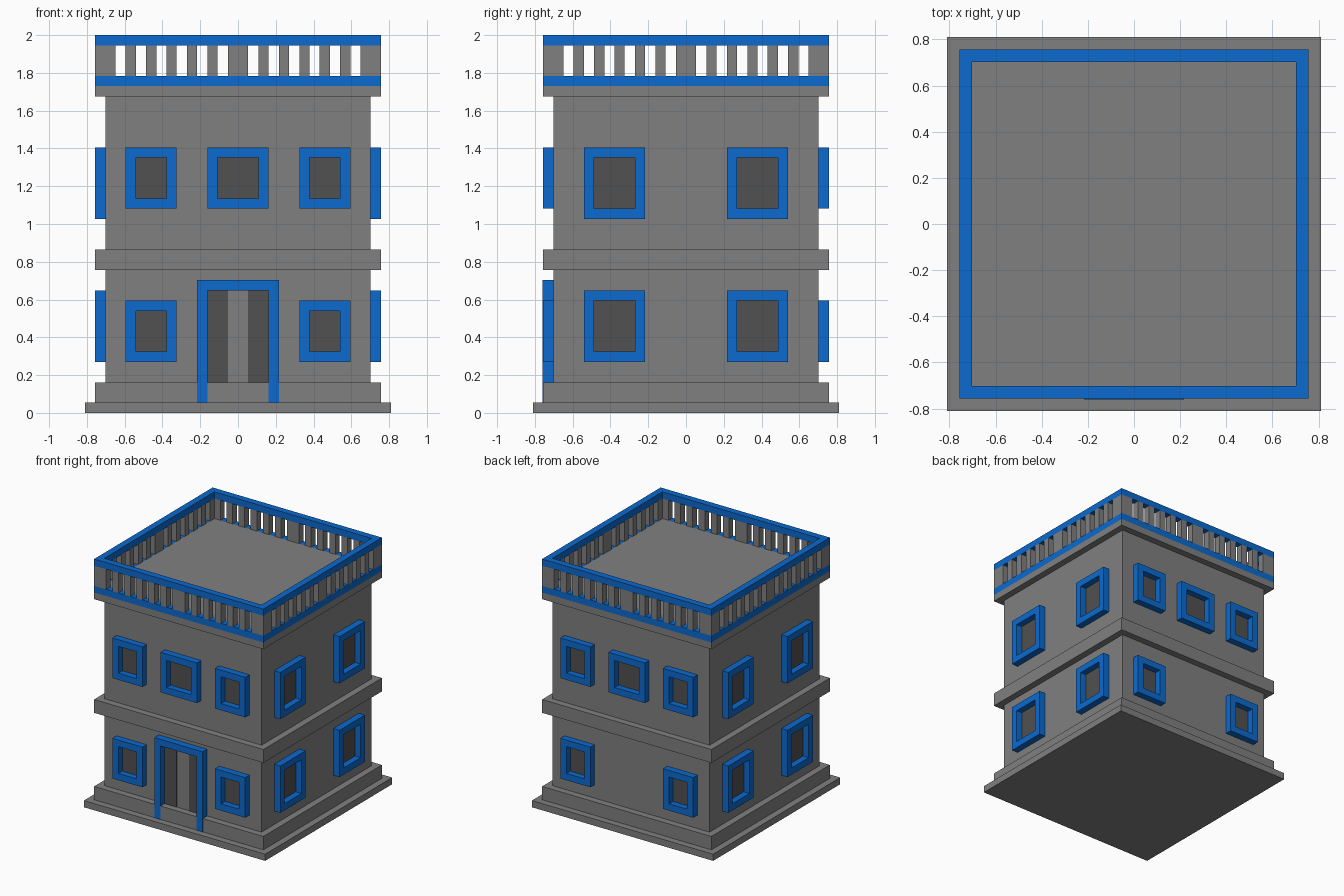
import bpy, bmesh, math
from mathutils import Matrix

if "Cube" in bpy.data.objects:
    bpy.data.objects.remove(bpy.data.objects["Cube"])

U = 2 / 37  # building module: every dimension is a whole number of these


def material(name, rgb):
    m = bpy.data.materials.new(name)
    m.diffuse_color = (*rgb, 1)
    m.use_nodes = True
    m.node_tree.nodes["Principled BSDF"].inputs["Base Color"].default_value = m.diffuse_color
    return m


STONE = material("stone grey", (0.216, 0.216, 0.216))
GLASS = material("dark glass", (0.082, 0.082, 0.082))
BLUE = material("blue trim", (0.0035, 0.142, 0.62))


def finish(bm, name, mat, turn=0):
    """Scale from modules to units, turn to a side (quarter turns), make object."""
    bmesh.ops.recalc_face_normals(bm, faces=bm.faces)
    bm.transform(Matrix.Rotation(turn * math.pi / 2, 4, 'Z') @ Matrix.Scale(U, 4))
    me = bpy.data.meshes.new(name)
    bm.to_mesh(me)
    bm.free()
    me.materials.append(mat)
    ob = bpy.data.objects.new(name, me)
    bpy.context.collection.objects.link(ob)
    return ob


def add_box(bm, x0, x1, y0, y1, z0, z1):
    m = Matrix.Translation(((x0 + x1) / 2, (y0 + y1) / 2, (z0 + z1) / 2))
    m = m @ Matrix.Diagonal((x1 - x0, y1 - y0, z1 - z0, 1))
    bmesh.ops.create_cube(bm, size=1, matrix=m)


def box(name, mat, *dims, turn=0):
    bm = bmesh.new()
    add_box(bm, *dims)
    return finish(bm, name, mat, turn)


def rect(a0, a1, b0, b1):
    return [(a0, b0), (a1, b0), (a1, b1), (a0, b1)]


def ring(name, mat, outer, inner, lo, hi, place, turn=0):
    """Rectangular ring between two outlines, extruded from lo to hi."""
    bm = bmesh.new()
    loops = [[bm.verts.new(place(a, b, d)) for a, b in pts]
             for pts, d in ((outer, lo), (outer, hi), (inner, hi), (inner, lo))]
    for k in range(4):
        p, q = loops[k], loops[(k + 1) % 4]
        for i in range(4):
            j = (i + 1) % 4
            bm.faces.new((p[i], p[j], q[j], q[i]))
    return finish(bm, name, mat, turn)


def on_wall(a, b, d):
    return (a, -d, b)


def flat(a, b, d):
    return (a, b, d)


# Stacked masonry blocks: half width, bottom, top
for name, h, z0, z1 in (("base_slab", 15, 0, 1), ("plinth", 14, 1, 3),
                        ("lower_walls", 13, 3, 14), ("floor_band", 14, 14, 16),
                        ("upper_walls", 13, 16, 31), ("cornice", 14, 31, 32),
                        ("roof_deck", 13, 32, 33)):
    box(name, STONE, -h, h, -h, h, z0, z1)

# Balustrade rails
for name, z in (("lower_rail", 32), ("top_rail", 36)):
    ring(name, BLUE, rect(-14, 14, -14, 14), rect(-13, 13, -13, 13), z, z + 1, flat)

# Balusters: wide centre post, six narrow ones, solid corners
for turn, side in enumerate(("front", "right", "back", "left")):
    end = 14 if turn % 2 == 0 else 13
    bm = bmesh.new()
    add_box(bm, -1, 1, -14, -13, 33, 36)
    for a, b in [(i, i + 1) for i in range(2, 12, 2)] + [(12, end)]:
        add_box(bm, a, b, -14, -13, 33, 36)
        add_box(bm, -b, -a, -14, -13, 33, 36)
    finish(bm, "balusters_" + side, STONE, turn)


# Windows: raised blue frame around a dark pane on the wall
def window(side, turn, n, x0, x1, z0, z1):
    ring(f"window_frame_{side}_{n}", BLUE, rect(x0, x1, z0, z1),
         rect(x0 + 1, x1 - 1, z0 + 1, z1 - 1), 13, 14, on_wall, turn)
    box(f"window_pane_{side}_{n}", GLASS, x0 + 1, x1 - 1, -13.06, -12.98,
        z0 + 1, z1 - 1, turn=turn)


end_walls = [(-11, -6, 5, 11), (6, 11, 5, 11), (-11, -6, 20, 26),
             (-3, 3, 20, 26), (6, 11, 20, 26)]
side_walls = [(-10, -4, 5, 12), (4, 10, 5, 12), (-10, -4, 19, 26), (4, 10, 19, 26)]
for turn, side in enumerate(("front", "right", "back", "left")):
    for n, w in enumerate(side_walls if turn % 2 else end_walls, 1):
        window(side, turn, n, *w)

# Door surround: one arch-shaped profile, running down over the plinth
outline = [(-4, 1), (-4, 13), (4, 13), (4, 1), (3, 1), (3, 12), (-3, 12), (-3, 1)]
bm = bmesh.new()
face = bm.faces.new([bm.verts.new((x, -13, z)) for x, z in outline])
ext = bmesh.ops.extrude_face_region(bm, geom=[face], use_keep_orig=True)
for v in ext["geom"]:
    if isinstance(v, bmesh.types.BMVert):
        v.co.y = -14.06
finish(bm, "door_surround", BLUE)

# Door glazing either side of the grey centre
for name, x0 in (("door_pane_left", -3), ("door_pane_right", 1)):
    box(name, GLASS, x0, x0 + 2, -13.06, -12.98, 3, 12)
